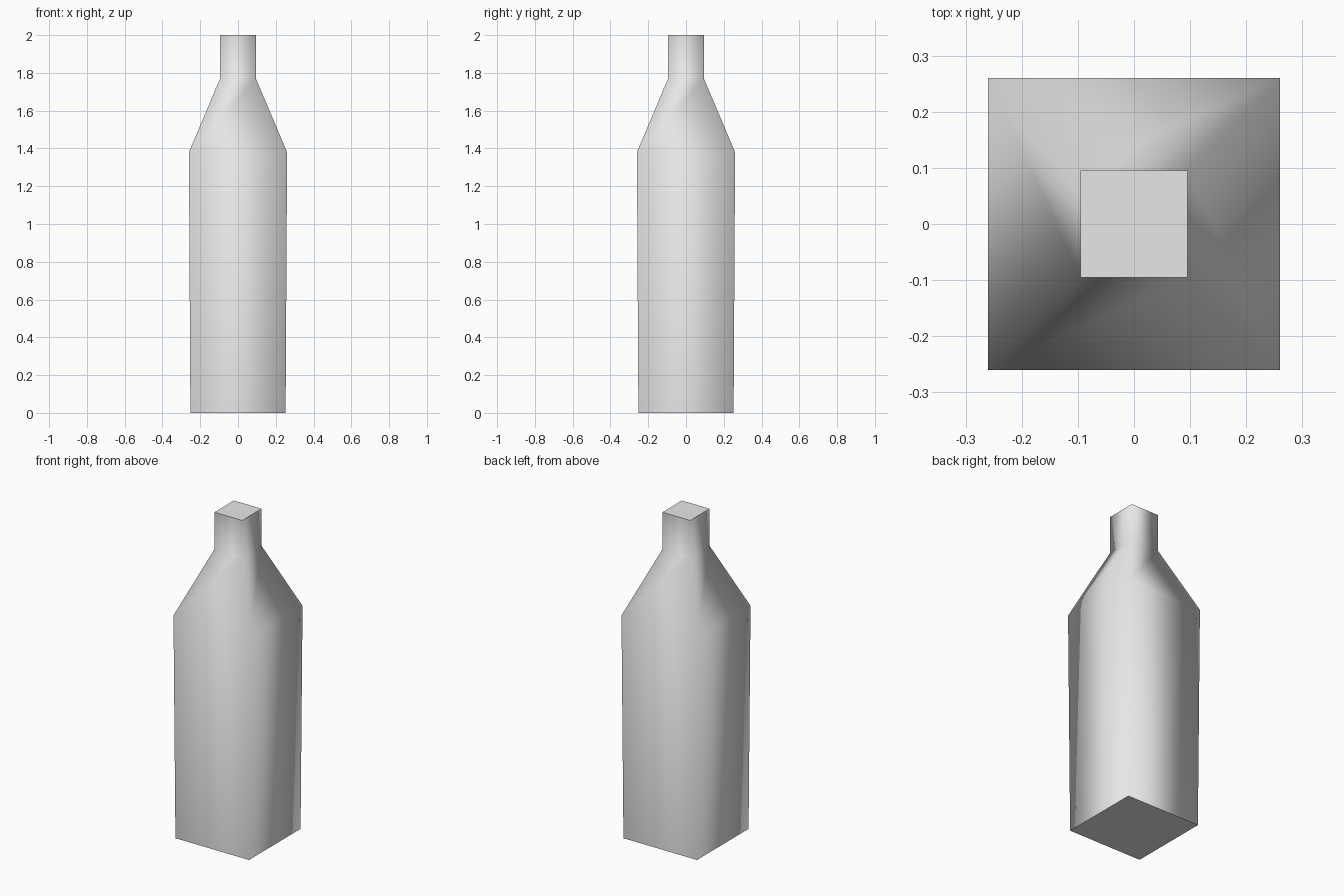
import bpy, bmesh

cube = bpy.data.objects.get("Cube")
if cube:
    bpy.data.objects.remove(cube, do_unlink=True)

# One plain grey for the whole bottle
COLOUR = (0.8, 0.8, 0.8, 1)
grey = bpy.data.materials.new("light_grey")
grey.use_nodes = True
grey.diffuse_color = COLOUR
grey.node_tree.nodes["Principled BSDF"].inputs["Base Color"].default_value = COLOUR

# Half width and height of each square ring: base, shoulder, neck, mouth
PROFILE = [(0.252, 0), (0.26, 1.38), (0.095, 1.77), (0.095, 2)]
CORNERS = [(-1, -1), (1, -1), (1, 1), (-1, 1)]

bm = bmesh.new()
rings = [[bm.verts.new((x * r, y * r, z)) for x, y in CORNERS] for r, z in PROFILE]

# Smooth walls between neighbouring rings
for low, high in zip(rings, rings[1:]):
    for i in range(4):
        j = (i + 1) % 4
        bm.faces.new((low[i], low[j], high[j], high[i])).smooth = True

# Flat base and mouth with crisp rims
for ring in (rings[0][::-1], rings[-1]):
    cap = bm.faces.new(ring)
    cap.smooth = False
    for edge in cap.edges:
        edge.smooth = False

mesh = bpy.data.meshes.new("bottle")
bm.to_mesh(mesh)
bm.free()
mesh.materials.append(grey)
bottle = bpy.data.objects.new("bottle", mesh)
bpy.context.collection.objects.link(bottle)
